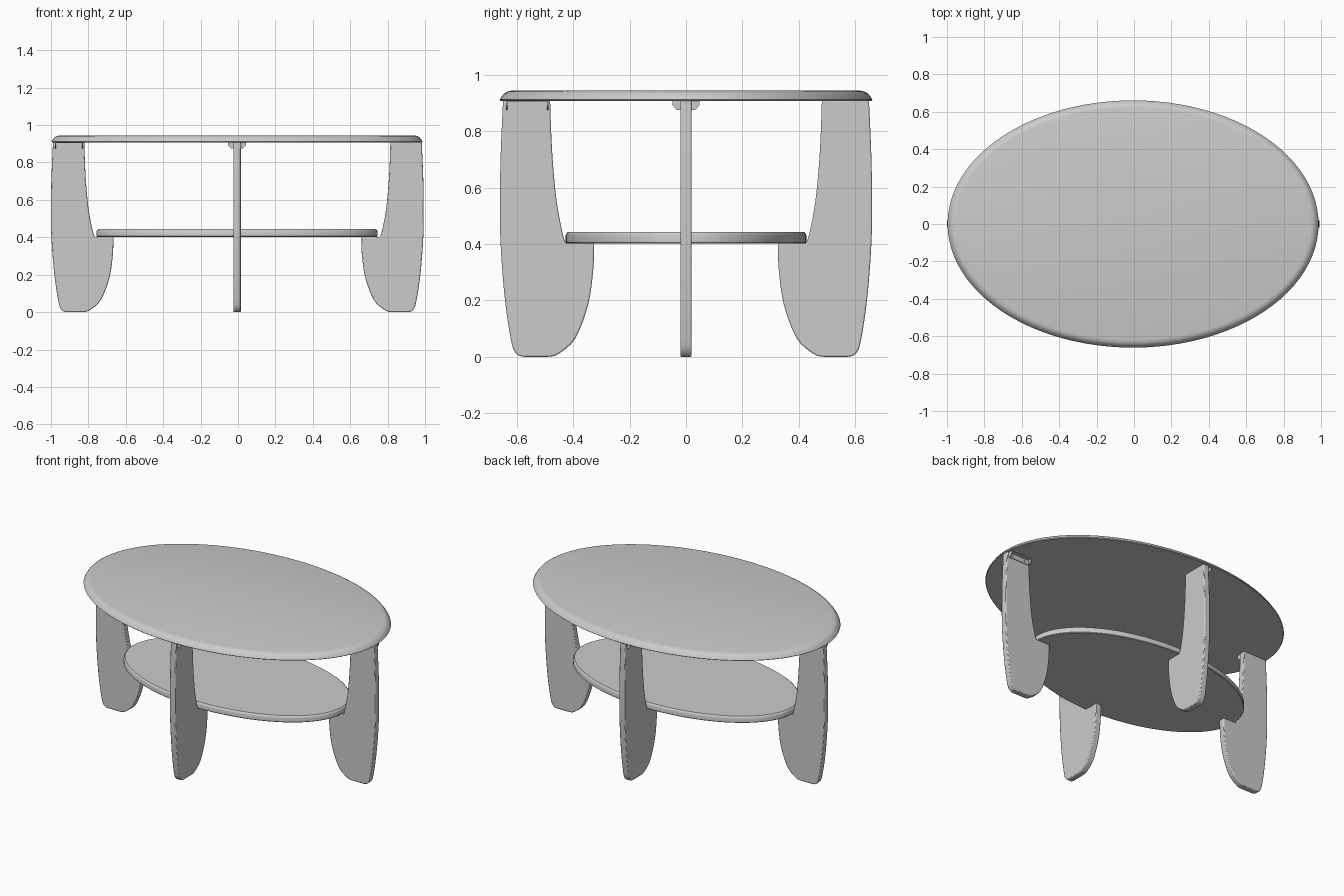
import bpy
import bmesh
from math import sin, cos, pi, radians
from mathutils import Matrix, Vector

cube = bpy.data.objects.get("Cube")
if cube:
    bpy.data.objects.remove(cube, do_unlink=True)

CENTRE_X = -0.005
HALF_X, HALF_Y = 0.995, 0.66
TOP_Z, SHELF_Z = 0.91, 0.402
LEG_THICK = 0.04

grey = bpy.data.materials.new("light grey")
grey.use_nodes = True
grey.diffuse_color = (0.6, 0.6, 0.6, 1)
grey.node_tree.nodes["Principled BSDF"].inputs["Base Color"].default_value = (0.6, 0.6, 0.6, 1)


def finish(name, bm, matrix=Matrix(), bevel=0):
    bmesh.ops.recalc_face_normals(bm, faces=bm.faces)
    mesh = bpy.data.meshes.new(name)
    bm.to_mesh(mesh)
    bm.free()
    mesh.materials.append(grey)
    obj = bpy.data.objects.new(name, mesh)
    bpy.context.collection.objects.link(obj)
    obj.matrix_world = matrix
    if bevel:
        mod = obj.modifiers.new("soft edges", "BEVEL")
        mod.width = bevel
        mod.segments = 2
        mod.limit_method = "ANGLE"
        mod.angle_limit = radians(50)
    bpy.ops.object.select_all(action="DESELECT")
    obj.select_set(True)
    bpy.context.view_layer.objects.active = obj
    bpy.ops.object.shade_smooth_by_angle(angle=radians(35))
    return obj


def oval_slab(name, a, b, profile, sides=96):
    """Stack of oval rings; the profile lists (inset, height) from the bottom up."""
    bm = bmesh.new()
    rings = []
    for inset, z in profile:
        angles = [2 * pi * i / sides for i in range(sides)]
        rings.append([bm.verts.new((CENTRE_X + (a - inset) * cos(t), (b - inset) * sin(t), z))
                      for t in angles])
    for low, high in zip(rings, rings[1:]):
        for i in range(sides):
            j = (i + 1) % sides
            bm.faces.new((low[i], low[j], high[j], high[i]))
    bm.faces.new(rings[0])
    bm.faces.new(rings[-1])
    return finish(name, bm)


def smooth_path(points, steps=4):
    """Catmull-Rom curve through the points."""
    pts = [Vector(p) for p in points]
    pts = [pts[0]] + pts + [pts[-1]]
    out = []
    for p0, p1, p2, p3 in zip(pts, pts[1:], pts[2:], pts[3:]):
        for s in range(steps):
            t = s / steps
            out.append(0.5 * (2 * p1 + (p2 - p0) * t + (2 * p0 - 5 * p1 + 4 * p2 - p3) * t ** 2
                              + (3 * p1 - p0 - 3 * p2 + p3) * t ** 3))
    return out + [pts[-1]]


def prism(bm, outline, y0, y1):
    """Extrude an (x, z) outline along y."""
    face = bm.faces.new([bm.verts.new((p[0], y0, p[1])) for p in outline])
    new = bmesh.ops.extrude_face_region(bm, geom=[face])["geom"]
    verts = [v for v in new if isinstance(v, bmesh.types.BMVert)]
    bmesh.ops.translate(bm, verts=verts, vec=(0, y1 - y0, 0))


def box(bm, low, high):
    size = Vector(high) - Vector(low)
    mid = (Vector(high) + Vector(low)) / 2
    bmesh.ops.create_cube(bm, size=1, matrix=Matrix.Translation(mid) @ Matrix.Diagonal((*size, 1)))


# Top with a rounded upper rim, and shelf with softened edges
oval_slab("table_top", HALF_X - 0.003, HALF_Y + 0.001,
          [(0.004, TOP_Z - 0.002), (0, TOP_Z + 0.002), (0.007, 0.923), (0.016, 0.934),
           (0.027, 0.941), (0.042, 0.944)])
oval_slab("lower_shelf", 0.752, 0.427,
          [(0.004, SHELF_Z), (0, SHELF_Z + 0.004), (0, 0.43), (0.003, 0.438), (0.009, 0.443)])

# Leg outline as (distance in from the outer edge, height)
outer_curve = [(0.011, TOP_Z), (0.002, 0.7), (0, 0.5), (0.004, 0.37), (0.018, 0.2), (0.039, 0.06),
               (0.055, 0.015), (0.085, 0), (0.17, 0), (0.21, 0.012), (0.267, 0.065),
               (0.313, 0.185), (0.331, 0.31), (0.334, SHELF_Z)]
inner_curve = [(0.235, SHELF_Z), (0.222, 0.44), (0.2, 0.56), (0.185, 0.73), (0.178, TOP_Z)]
leg_outline = smooth_path(outer_curve) + smooth_path(inner_curve)

# Four legs around the oval, each with an angle bracket on one side
places = [("right", pi, HALF_X), ("front", -pi / 2, HALF_Y),
          ("left", 0, HALF_X + 0.003), ("back", pi / 2, HALF_Y)]
for side, angle, reach in places:
    place = Matrix.Translation((CENTRE_X, 0, 0)) @ Matrix.Rotation(angle, 4, "Z")

    bm = bmesh.new()
    prism(bm, [(reach - p.x, max(p.y, 0)) for p in leg_outline], -LEG_THICK / 2, LEG_THICK / 2)
    finish(side + "_leg", bm, place, bevel=0.005)

    # Bracket: upright plate, flat plate, and a chamfered cheek at each end
    bm = bmesh.new()
    x0, x1 = reach - 0.172, reach - 0.022
    y0, y1, z0 = LEG_THICK / 2, 0.048, 0.875
    box(bm, (x0, y0, z0), (x1, y0 + 0.005, TOP_Z))
    box(bm, (x0, y0, TOP_Z - 0.005), (x1, y1, TOP_Z))
    for x in (x0, x1 - 0.005):
        shape = [(y0, z0), (y0 + 0.012, z0), (y1, TOP_Z - 0.018), (y1, TOP_Z), (y0, TOP_Z)]
        low = [bm.verts.new((x, y, z)) for y, z in shape]
        high = [bm.verts.new((x + 0.005, y, z)) for y, z in shape]
        bm.faces.new(low)
        bm.faces.new(high)
        for i in range(len(shape)):
            j = (i + 1) % len(shape)
            bm.faces.new((low[i], low[j], high[j], high[i]))
    # Screw heads
    for x in (x0 + 0.03, x1 - 0.03):
        turn = Matrix.Translation((x, y0 + 0.006, 0.891)) @ Matrix.Rotation(pi / 2, 4, "X")
        bmesh.ops.create_cone(bm, cap_ends=True, segments=12, radius1=0.007, radius2=0.007,
                              depth=0.006, matrix=turn)
    finish(side + "_bracket", bm, place)
